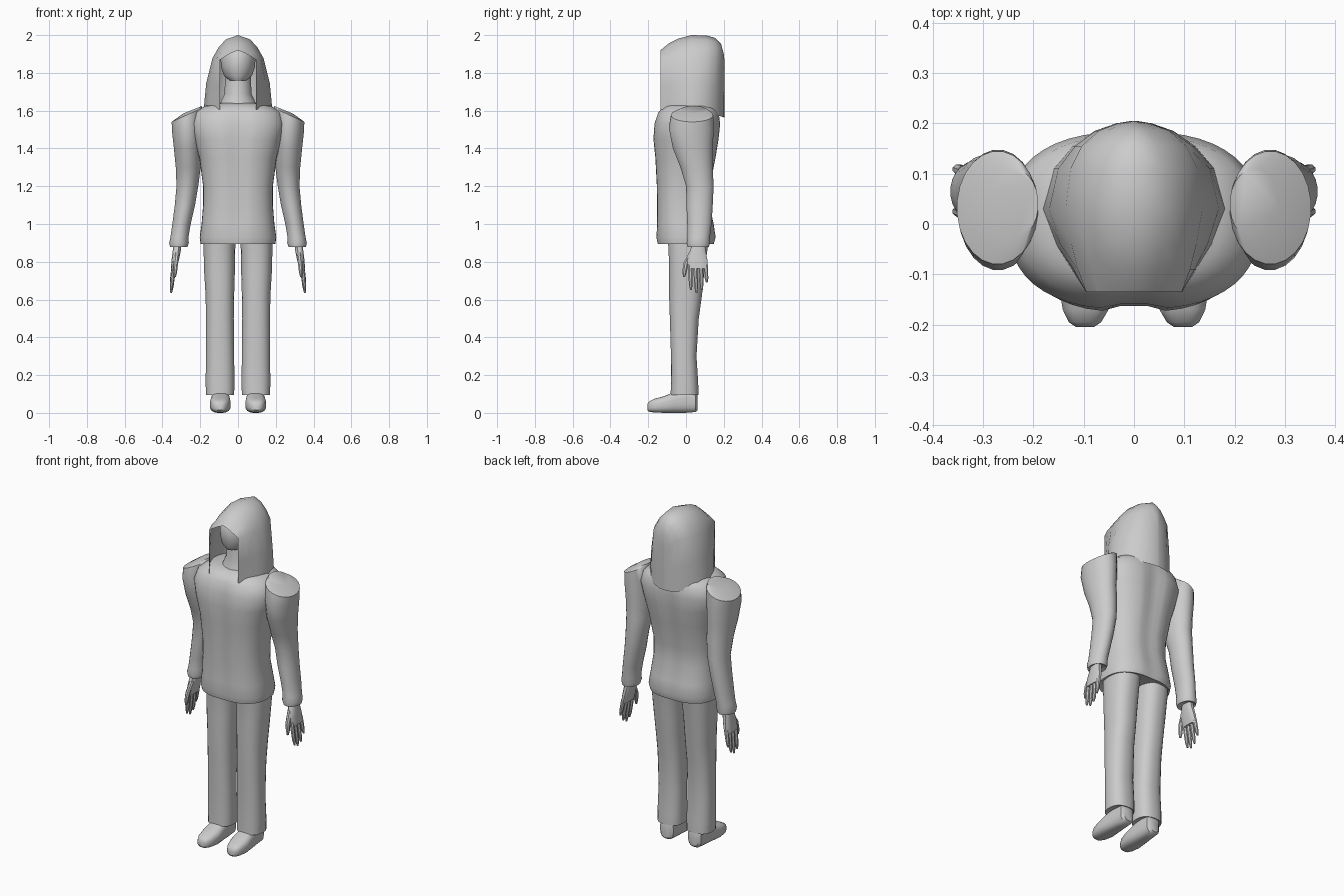
import bpy, bmesh, math


def finish(name, bm, mirror=False, angle=40):
    bmesh.ops.recalc_face_normals(bm, faces=bm.faces)
    me = bpy.data.meshes.new(name)
    bm.to_mesh(me)
    bm.free()
    ob = bpy.data.objects.new(name, me)
    bpy.context.collection.objects.link(ob)
    if mirror:
        ob.modifiers.new("Mirror", 'MIRROR').use_mirror_merge = False
    bpy.ops.object.select_all(action='DESELECT')
    bpy.context.view_layer.objects.active = ob
    ob.select_set(True)
    bpy.ops.object.shade_smooth_by_angle(angle=math.radians(angle))
    return ob


def skin(bm, rings, closed=True, caps=True):
    vs = [[bm.verts.new(p) for p in r] for r in rings]
    n = len(vs[0])
    for a, b in zip(vs, vs[1:]):
        for i in range(n if closed else n - 1):
            j = (i + 1) % n
            bm.faces.new((a[i], a[j], b[j], b[i]))
    if caps:
        bm.faces.new(vs[0])
        bm.faces.new(vs[-1])


def oval(a0, a1, b0, b1, n=24, e=2.0):
    """Superellipse points filling a rectangle."""
    out = []
    for i in range(n):
        t = 2 * math.pi * (i + .5) / n
        c, s = math.cos(t), math.sin(t)
        u = math.copysign(abs(c) ** (2 / e), c)
        v = math.copysign(abs(s) ** (2 / e), s)
        out.append(((a0 + a1) / 2 + u * (a1 - a0) / 2, (b0 + b1) / 2 + v * (b1 - b0) / 2))
    return out


def stack(name, rows, mirror=False, n=24, e=2.0):
    """Rows: z, x0, x1, y0, y1 and optional slope of the ring along x."""
    bm = bmesh.new()
    rings = []
    for z, x0, x1, y0, y1, *sl in rows:
        k = sl[0] if sl else 0
        rings.append([(x, y, z + k * (x - (x0 + x1) / 2)) for x, y in oval(x0, x1, y0, y1, n, e)])
    skin(bm, rings)
    return finish(name, bm, mirror)


# Jacket body with a shallow groove down the front and back
bm = bmesh.new()
rings = []
for z, w, yf, yb, g in [
        (.905, .17, -.13, .12, 0), (.895, .198, -.152, .15, .03), (.93, .203, -.16, .16, .05),
        (1.0, .193, -.156, .15, .08), (1.1, .185, -.156, .128, .08), (1.2, .185, -.158, .13, .08),
        (1.35, .205, -.166, .16, .1), (1.45, .232, -.176, .176, .13), (1.53, .25, -.17, .184, .12),
        (1.59, .23, -.15, .176, .08), (1.625, .175, -.12, .16, .04), (1.64, .09, -.07, .12, 0)]:
    ring = []
    for x, y in oval(-w, w, yf, yb, 48, 2.5):
        ring.append((x, y * (1 - g * math.exp(-(x / .035) ** 2)), z))
    rings.append(ring)
skin(bm, rings)
finish("jacket_body", bm)

# Sleeves with padded, sloping shoulders
stack("sleeve", [
    (1.605, .19, .29, -.03, .11, -.4), (1.577, .19, .352, -.08, .145, -.45),
    (1.51, .19, .35, -.092, .148, -.25), (1.4, .195, .34, -.07, .142), (1.3, .197, .33, -.03, .142),
    (1.2, .21, .326, 0, .147), (1.1, .227, .335, .002, .142), (1.0, .25, .348, .006, .136),
    (.93, .262, .358, .008, .127), (.9, .26, .365, .003, .126), (.877, .268, .36, .008, .122),
    (.885, .285, .35, .025, .11)], True)

# Hands: palm, four fingers and thumb
stack("palm", [(.9, .298, .342, .035, .1), (.86, .302, .346, .02, .105),
               (.81, .312, .352, .006, .115), (.765, .324, .356, .01, .118)], True, 12, 2.6)
for name, y, ty, tip in [("index_finger", .022, .026, .65), ("middle_finger", .05, .055, .635),
                         ("ring_finger", .078, .084, .65), ("little_finger", .104, .11, .69)]:
    rows = []
    for f, r in [(0, .013), (.4, .012), (.8, .01), (1, .005)]:
        cx, cy = .338 + .016 * f, y + (ty - y) * f
        rows.append((.785 + (tip - .785) * f, cx - r, cx + r, cy - r, cy + r))
    stack(name, rows, True, 8)
stack("thumb", [(.85, .308, .336, .015, .05), (.79, .316, .342, -.016, .016),
                (.745, .322, .344, -.02, .004), (.72, .328, .34, -.016, -.004)], True, 8)

# Trouser legs
stack("trouser_leg", [
    (.94, .012, .18, -.1, .125), (.87, .014, .183, -.093, .115), (.75, .016, .18, -.09, .098),
    (.62, .02, .172, -.09, .085), (.5, .022, .17, -.086, .068), (.3, .02, .17, -.08, .056),
    (.16, .018, .172, -.08, .065), (.095, .02, .17, -.082, .067), (.1, .035, .155, -.06, .05)],
    True, 24, 2.4)

# Shoes, lofted from heel to toe
bm = bmesh.new()
rings = []
for y, x0, x1, z0, z1 in [(.062, .065, .12, .015, .09), (.05, .048, .135, .004, .12),
                          (0, .045, .138, 0, .13), (-.06, .042, .145, 0, .112),
                          (-.12, .038, .15, 0, .088), (-.17, .05, .142, .002, .074),
                          (-.195, .065, .13, .006, .06), (-.205, .08, .115, .015, .045)]:
    rings.append([(x, y, z) for x, z in oval(x0, x1, z0, z1, 20, 2.8)])
skin(bm, rings)
finish("shoe", bm, True)

# Neck and head
stack("neck", [(1.6, -.12, .12, -.09, .13), (1.64, -.095, .095, -.075, .12),
               (1.69, -.072, .072, -.06, .1), (1.8, -.068, .068, -.055, .1)])
stack("head", [(1.76, -.045, .045, -.09, .05), (1.785, -.075, .075, -.105, .09),
               (1.83, -.09, .09, -.112, .13), (1.88, -.094, .094, -.115, .14),
               (1.925, -.085, .085, -.09, .135), (1.96, -.055, .055, -.04, .11)])

# Long hair shell, open at the front: arches swept from brow to back
front = [(1, 0), (1, .4), (1, .84), (.75, .89), (.4, .95), (0, 1)]
dome = [(1, 0), (.93, .34), (.75, .68), (.57, .83), (.36, .94), (0, 1)]
bm = bmesh.new()
rings = []
for y, w, z0, z1, k in [(-.135, .095, 1.605, 1.92, 0), (-.09, .124, 1.605, 1.957, .4),
                        (-.04, .155, 1.61, 1.982, .8), (.03, .181, 1.615, 2.0, 1),
                        (.11, .16, 1.6, 1.998, .85), (.155, .122, 1.58, 1.985, .6),
                        (.185, .078, 1.57, 1.955, .4), (.2, .035, 1.565, 1.9, .4),
                        (.205, .004, 1.565, 1.85, .4)]:
    half = [(w * (a[0] * (1 - k) + b[0] * k), y, z0 + (z1 - z0) * (a[1] * (1 - k) + b[1] * k))
            for a, b in zip(front, dome)]
    rings.append(half + [(-x, yy, z) for x, yy, z in half[-2::-1]])
skin(bm, rings, closed=False, caps=False)
bm.faces.new([v for v in list(bm.verts)[-11:]])
finish("hair", bm, angle=60)
